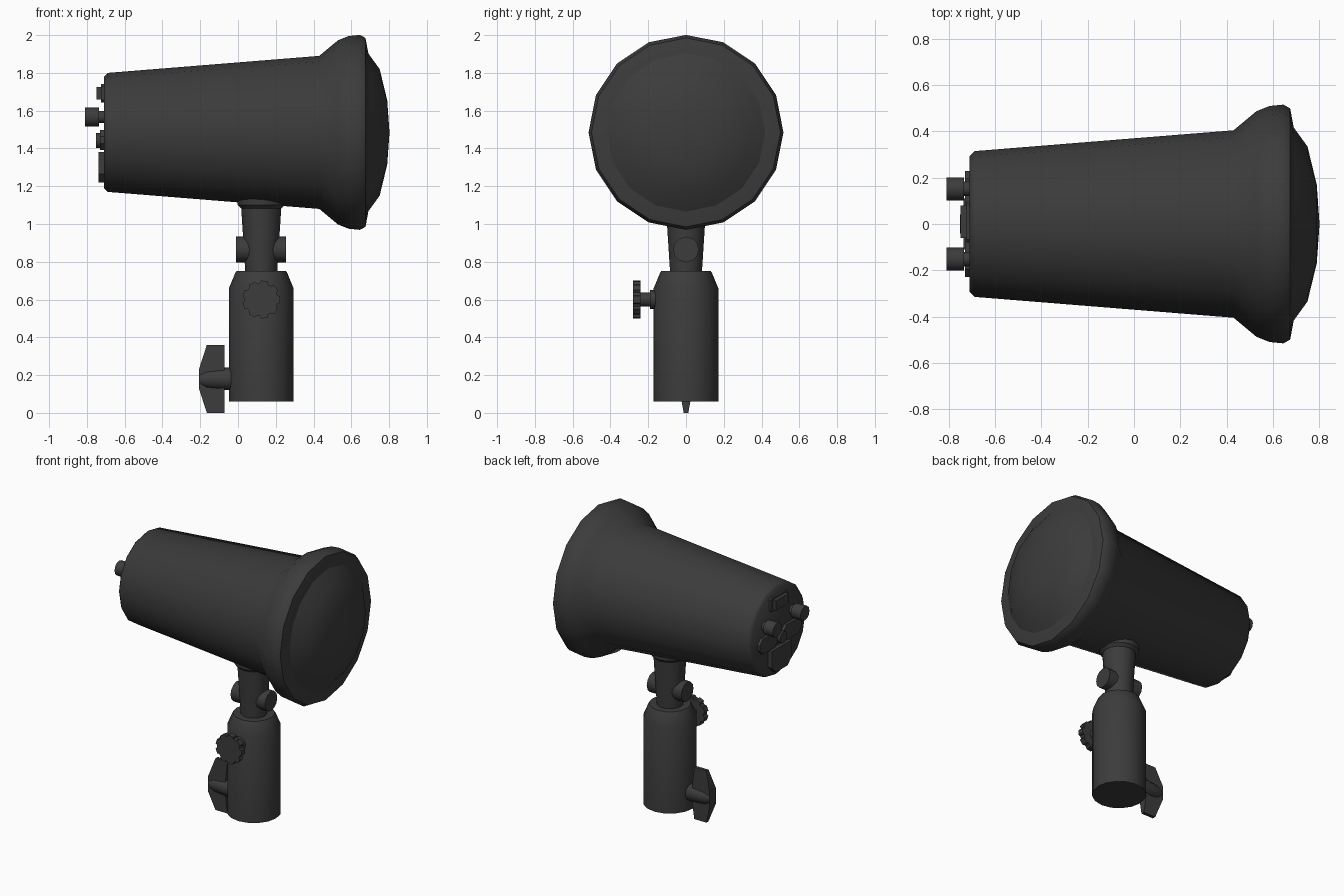
import bpy, bmesh, math
from mathutils import Matrix, Vector

if "Cube" in bpy.data.objects:
    bpy.data.objects.remove(bpy.data.objects["Cube"])

mat = bpy.data.materials.new("dark_plastic")
mat.diffuse_color = (0.045, 0.045, 0.045, 1)
mat.use_nodes = True
mat.node_tree.nodes["Principled BSDF"].inputs["Base Color"].default_value = mat.diffuse_color

# Local frames: local z runs along world z, x or -y
ALONG_Z = Matrix.Identity(4)
ALONG_X = Matrix(((0, 0, 1, 0), (1, 0, 0, 0), (0, 1, 0, 0), (0, 0, 0, 1)))
ALONG_NEG_Y = Matrix.Rotation(math.pi / 2, 4, 'X')


def finish(name, bm, frame, loc, angle=35):
    bmesh.ops.remove_doubles(bm, verts=bm.verts, dist=1e-5)
    bmesh.ops.transform(bm, matrix=Matrix.Translation(loc) @ frame, verts=bm.verts)
    bmesh.ops.recalc_face_normals(bm, faces=bm.faces)
    me = bpy.data.meshes.new(name)
    bm.to_mesh(me)
    bm.free()
    me.materials.append(mat)
    ob = bpy.data.objects.new(name, me)
    bpy.context.collection.objects.link(ob)
    bpy.ops.object.select_all(action='DESELECT')
    ob.select_set(True)
    bpy.context.view_layer.objects.active = ob
    bpy.ops.object.shade_smooth_by_angle(angle=math.radians(angle))
    return ob


def lathe(name, profile, frame=ALONG_Z, loc=(0, 0, 0), n=16, angle=35):
    """Profile of (distance along axis, radius); open ends are capped."""
    bm = bmesh.new()
    rings = [[bm.verts.new((r * math.cos(math.tau * i / n), r * math.sin(math.tau * i / n), t))
              for i in range(n)] for t, r in profile if r > 0]
    for a, b in zip(rings, rings[1:]):
        for i in range(n):
            j = (i + 1) % n
            bm.faces.new((a[i], a[j], b[j], b[i]))
    bm.faces.new(rings[0])
    if profile[-1][1] > 0:
        bm.faces.new(rings[-1])
    else:
        tip = bm.verts.new((0, 0, profile[-1][0]))
        for i in range(n):
            bm.faces.new((rings[-1][i], rings[-1][(i + 1) % n], tip))
    return finish(name, bm, frame, loc, angle)


def prism(name, outline, a, b, frame, loc=(0, 0, 0)):
    bm = bmesh.new()
    lo = [bm.verts.new((x, y, a)) for x, y in outline]
    hi = [bm.verts.new((x, y, b)) for x, y in outline]
    bm.faces.new(lo)
    bm.faces.new(hi)
    for i in range(len(lo)):
        j = (i + 1) % len(lo)
        bm.faces.new((lo[i], lo[j], hi[j], hi[i]))
    return finish(name, bm, frame, loc, 30)


def rect(w, h, c=0.0):
    """Half sizes w, h with corners cut by c."""
    if c == 0:
        return [(-w, -h), (w, -h), (w, h), (-w, h)]
    return [(-w + c, -h), (w - c, -h), (w, -h + c), (w, h - c),
            (w - c, h), (-w + c, h), (-w, h - c), (-w, -h + c)]


# Lamp head and front diffuser dome
C = 1.485
lathe("lamp_housing", [(-0.71, 0.295), (-0.69, 0.315), (0.43, 0.405), (0.53, 0.488),
                       (0.585, 0.51), (0.645, 0.516), (0.675, 0.5), (0.69, 0.42)],
      ALONG_X, (0, 0, C), angle=50)
lathe("front_diffuser", [(0.68, 0.44), (0.692, 0.415), (0.75, 0.335), (0.79, 0.17), (0.802, 0)],
      ALONG_X, (0, 0, C), angle=50)

# Rear controls
lathe_x = lambda name, prof, y, z, n=12: lathe(name, prof, ALONG_X, (0, y, z), n)
prism("switch_frame", rect(0.09, 0.048, 0.012), -0.725, -0.70, ALONG_X, (0, 0.01, 1.692))
prism("rocker_switch", rect(0.07, 0.034), -0.75, -0.72, ALONG_X, (0, 0.01, 1.692))
for side, y in (("left", 0.152), ("right", -0.152)):
    lathe_x("dial_" + side, [(-0.81, 0.05), (-0.735, 0.05), (-0.735, 0.032), (-0.70, 0.032)], y, 1.567)
    prism("button_plate_" + side, rect(0.1, 0.053, 0.035), -0.73, -0.70, ALONG_X,
          (0, math.copysign(0.13, y), 1.445))
lathe_x("test_button", [(-0.752, 0.04), (-0.70, 0.04)], 0, 1.442)
prism("power_socket", [(-0.065, -0.08), (0.065, -0.08), (0.11, -0.035),
                       (0.11, 0.08), (-0.11, 0.08), (-0.11, -0.035)],
      -0.738, -0.70, ALONG_X, (0, 0, 1.3))

# Neck with collar and cross pivot pin
X = 0.123
lathe("neck", [(0.74, 0.084), (1.1, 0.107)], loc=(X, 0, 0))
lathe("neck_collar", [(1.08, 0.104), (1.1, 0.125), (1.15, 0.13)], loc=(X, 0, 0))
lathe_x("pivot_pin", [(-0.01, 0.068), (0.255, 0.068)], 0, 0.865)

# Stand socket barrel
lathe("stand_barrel", [(0.06, 0.171), (0.66, 0.171), (0.74, 0.138), (0.75, 0.132)], loc=(X, 0, 0))

# Scalloped tilt knob on the front
gear = []
for i in range(9):
    for da, r in ((-0.25, 0.101), (0.25, 0.101), (0.37, 0.088), (0.63, 0.088)):
        a = math.tau * (i + da) / 9
        gear.append((r * math.cos(a), r * math.sin(a)))
prism("tilt_knob", gear, 0.24, 0.28, ALONG_NEG_Y, (X, 0, 0.6))
lathe("tilt_knob_shaft", [(0.15, 0.05), (0.19, 0.05), (0.19, 0.038), (0.25, 0.038)],
      ALONG_NEG_Y, (X, 0, 0.6), 12)

# Wing screw on the side, thinning toward its ends
wing = prism("wing_screw_blade", [(-0.072, 0), (-0.072, 0.13), (-0.072, 0.23), (-0.072, 0.36),
                                  (-0.165, 0.36), (-0.207, 0.23), (-0.207, 0.13), (-0.165, 0)],
             -1, 1, ALONG_NEG_Y)
for v in wing.data.vertices:
    v.co.y *= 0.012 if abs(v.co.z - 0.18) > 0.1 else 0.036
lathe_x("wing_screw_hub", [(-0.207, 0.036), (-0.165, 0.052), (-0.072, 0.06), (-0.03, 0.06)], 0, 0.18)
